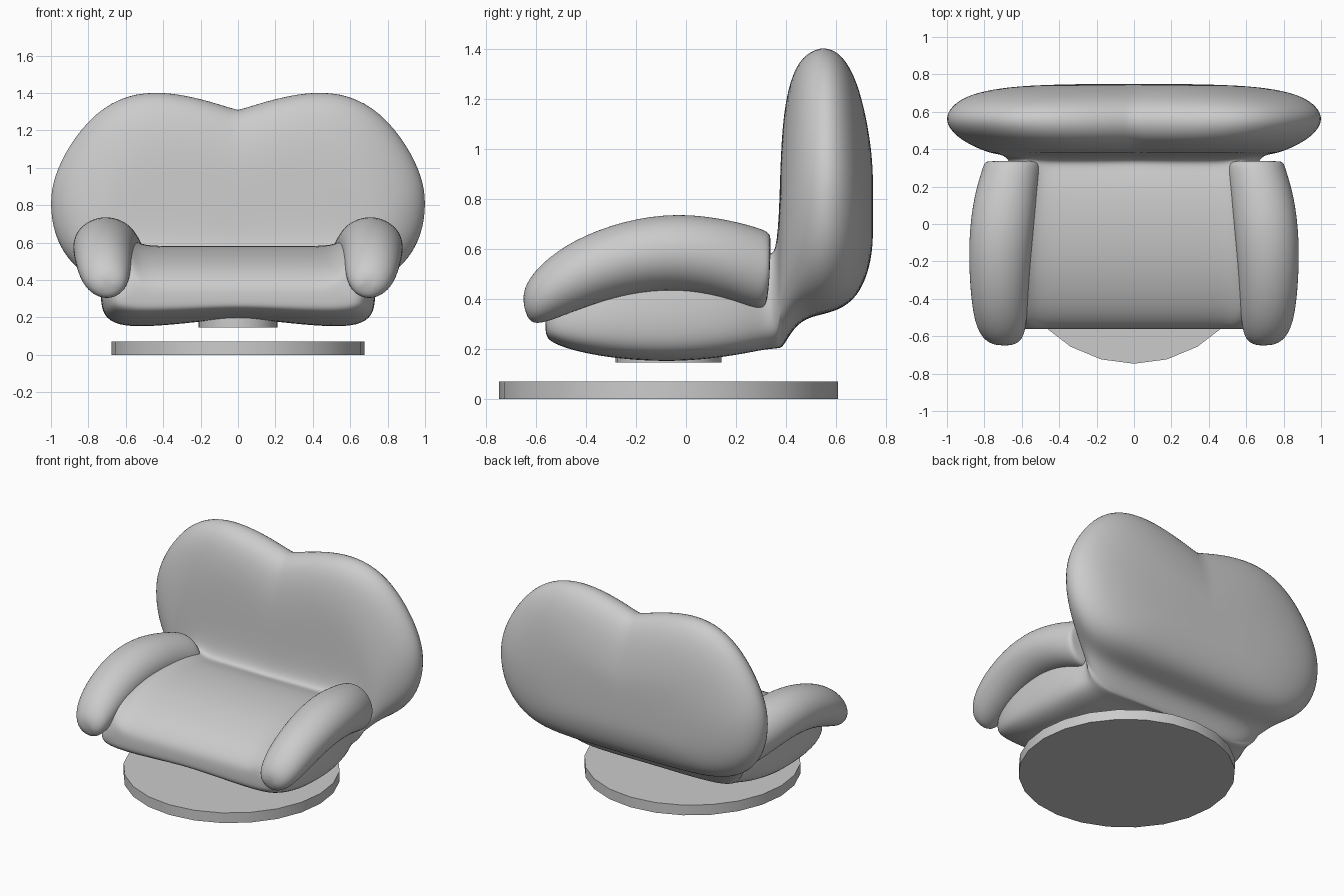
import bpy, bmesh, math

if "Cube" in bpy.data.objects:
    bpy.data.objects.remove(bpy.data.objects["Cube"])


def loft(name, rings, crease_top=False):
    """Skin closed rings of points, cap both ends with upright strips, smooth."""
    bm = bmesh.new()
    vr = [[bm.verts.new(p) for p in r] for r in rings]
    n = len(vr[0])
    for a, b in zip(vr, vr[1:]):
        for i in range(n):
            j = (i + 1) % n
            bm.faces.new((a[i], a[j], b[j], b[i]))
    s = n // 4
    for r in (vr[0], vr[-1]):
        for k in range(n // 2 - 1):
            bm.faces.new([r[q % n] for q in (s - k, s + 1 + k, s + 2 + k, s - k - 1)])
    if crease_top:
        lay = bm.edges.layers.float.new("crease_edge")
        for a, b in zip(vr, vr[1:]):
            bm.edges.get((a[0], b[0]))[lay] = .6
    bmesh.ops.recalc_face_normals(bm, faces=bm.faces[:])
    for f in bm.faces:
        f.smooth = True
    me = bpy.data.meshes.new(name)
    bm.to_mesh(me)
    bm.free()
    ob = bpy.data.objects.new(name, me)
    bpy.context.collection.objects.link(ob)
    return ob


def subdivide(ob):
    s = ob.modifiers.new("Subdivision", 'SUBSURF')
    s.levels = s.render_levels = 2


# Half outlines, top centre round to bottom centre (share of width, share of height)
SEAT = [(0, 1), (.25, 1), (.5, 1), (.7, 1), (.78, 1.09), (.86, 1.22), (.96, .95),
        (1, .55), (1, .3), (.97, .09), (.83, -.01), (.6, 0), (.35, .04), (0, .11)]
BACK = [(0, .905), (.2, .965), (.4, 1), (.59, .985), (.76, .895), (.9, .73), (.98, .57),
        (1, .44), (.98, .29), (.91, .16), (.79, .06), (.62, .01), (.35, 0), (0, 0)]


def body_ring(y, zb, zt, w, mix):
    half = []
    for (u0, v0), (u1, v1) in zip(SEAT, BACK):
        u, v = u0 + (u1 - u0) * mix, v0 + (v1 - v0) * mix
        half.append((u * w, y, zb + v * (zt - zb)))
    return half + [(-x, y, z) for x, y, z in half[-2:0:-1]]


# Seat flowing through a neck into the two-lobed back: y, bottom, top, half width, blend
body = loft("seat_and_back", [body_ring(*r) for r in [
    (-.562, .27, .33, .60, 0), (-.553, .235, .385, .66, 0), (-.48, .203, .458, .70, 0),
    (-.36, .175, .517, .73, 0), (-.2, .155, .565, .735, 0), (0, .151, .587, .735, 0),
    (.2, .176, .578, .71, 0), (.3, .196, .55, .67, .1), (.345, .198, .55, .67, .3),
    (.37, .198, .66, .71, .6), (.376, .2, .92, .75, .9), (.388, .21, 1.16, .80, 1),
    (.427, .28, 1.32, .89, 1), (.48, .325, 1.39, .97, 1), (.555, .34, 1.42, 1.02, 1),
    (.63, .365, 1.38, .985, 1), (.685, .415, 1.27, .90, 1), (.72, .485, 1.13, .77, 1),
    (.742, .57, .99, .57, 1), (.748, .66, .87, .28, 1)]], crease_top=True)
subdivide(body)


def arm_ring(yt, zt, yb, zb, xi, xo, n=16):
    pts = []
    for i in range(n):
        a = 2 * math.pi * i / n
        s, c = math.sin(a), math.cos(a)
        pts.append(((xi + xo) / 2 + s * (xo - xi) / 2 * 1.04,
                    (yt + yb) / 2 + c * (yt - yb) / 2 * 1.04,
                    (zt + zb) / 2 + c * (zt - zb) / 2 * 1.04))
    return pts


# Armrests: top y/z, bottom y/z, inner and outer x, mirrored
arm = loft("armrests", [arm_ring(*r) for r in [
    (-.652, .395, -.64, .34, .66, .73), (-.644, .455, -.615, .297, .605, .79),
    (-.58, .54, -.54, .315, .58, .84), (-.45, .635, -.42, .365, .57, .865),
    (-.25, .712, -.24, .425, .56, .88), (-.03, .743, -.03, .445, .54, .878),
    (.17, .715, .15, .41, .52, .85), (.305, .677, .27, .365, .50, .81),
    (.335, .66, .31, .363, .505, .80), (.34, .63, .33, .40, .53, .785)]])
m = arm.modifiers.new("Mirror", 'MIRROR')
m.use_mirror_merge = False
subdivide(arm)

# Floor disc and swivel hub
for name, r, z0, z1 in (("base_disc", .677, 0, .07), ("swivel_hub", .212, .147, .3)):
    bpy.ops.mesh.primitive_cylinder_add(vertices=24, radius=r, depth=z1 - z0,
                                        location=(0, -.07, (z0 + z1) / 2))
    bpy.context.object.name = name
    bpy.ops.object.shade_smooth_by_angle(angle=math.radians(30))
